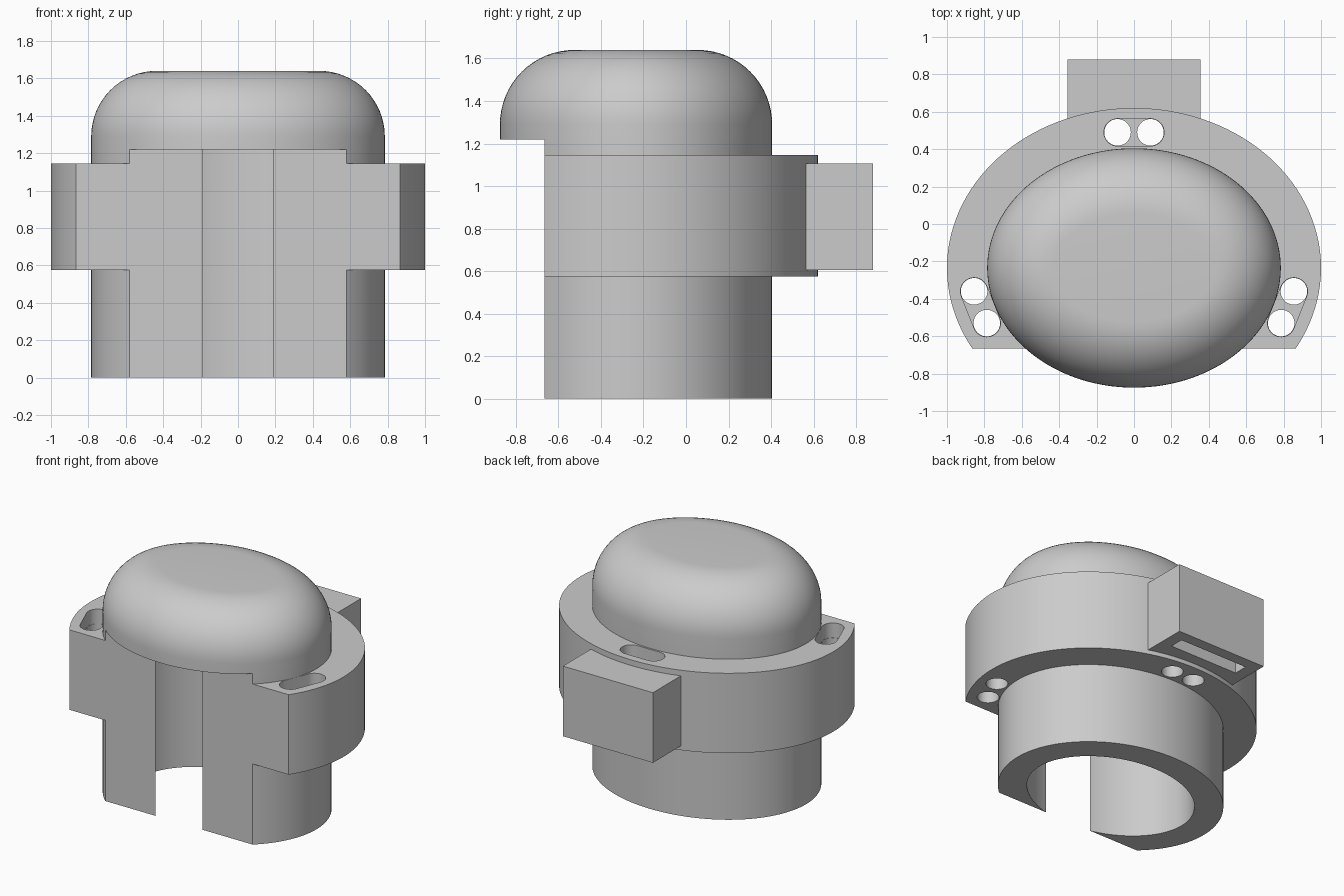
import bpy, bmesh, math
from mathutils import Vector

if "Cube" in bpy.data.objects:
    bpy.data.objects.remove(bpy.data.objects["Cube"])

SEG = 128
CENTRE_Y, RX, RY = -0.235, 0.785, 0.64
FRONT_Y, LIP_Z, TOP_Z = -0.665, 1.22, 1.64
COLLAR_LOW, COLLAR_HIGH = 0.575, 1.145

grey = bpy.data.materials.new("light_grey")
grey.use_nodes = True
grey.diffuse_color = (0.6, 0.6, 0.6, 1)
grey.node_tree.nodes["Principled BSDF"].inputs["Base Color"].default_value = (0.6, 0.6, 0.6, 1)


def oval(offset):
    """Outline of the oval body, pushed outward by offset."""
    points = []
    for i in range(SEG):
        a = math.tau * i / SEG
        c, s = math.cos(a), math.sin(a)
        normal = Vector((c / RX, s / RY)).normalized()
        points.append(Vector((RX * c, CENTRE_Y + RY * s)) + normal * offset)
    return points


def stadium(p, q, radius, steps=24):
    """Rounded slot outline around two points."""
    p, q = Vector(p), Vector(q)
    heading = math.atan2(q.y - p.y, q.x - p.x)
    points = []
    for centre, start in ((q, heading - math.pi / 2), (p, heading + math.pi / 2)):
        for i in range(steps + 1):
            a = start + math.pi * i / steps
            points.append(centre + radius * Vector((math.cos(a), math.sin(a))))
    return points


def circle(centre, radius, steps=40):
    return [Vector(centre) + radius * Vector((math.cos(math.tau * i / steps),
                                              math.sin(math.tau * i / steps)))
            for i in range(steps)]


def rectangle(x, y0, y1):
    return [Vector(v) for v in ((-x, y0), (x, y0), (x, y1), (-x, y1))]


def loft(name, layers):
    """Solid through a stack of (outline, height) layers."""
    bm = bmesh.new()
    rings = [[bm.verts.new((p.x, p.y, z)) for p in outline] for outline, z in layers]
    for low, high in zip(rings, rings[1:]):
        n = len(low)
        for i in range(n):
            j = (i + 1) % n
            bm.faces.new((low[i], low[j], high[j], high[i]))
    bm.faces.new(rings[0][::-1])
    bm.faces.new(rings[-1])
    mesh = bpy.data.meshes.new(name)
    bm.to_mesh(mesh)
    bm.free()
    obj = bpy.data.objects.new(name, mesh)
    bpy.context.collection.objects.link(obj)
    mesh.materials.append(grey)
    return obj


def prism(name, outline, z0, z1):
    return loft(name, [(outline, z0), (outline, z1)])


def combine(target, tool, operation):
    """Apply a boolean and discard the tool."""
    tool.hide_render = True
    bpy.context.view_layer.objects.active = target
    mod = target.modifiers.new(operation.lower(), 'BOOLEAN')
    mod.operation, mod.solver, mod.object = operation, 'EXACT', tool
    bpy.ops.object.modifier_apply(modifier=mod.name)
    bpy.data.objects.remove(tool)


# Oval column with a rounded cap
FILLET, STEPS = 0.35, 16
layers = [(oval(0), 0)]
for i in range(STEPS + 1):
    a = math.pi / 2 * i / STEPS
    layers.append((oval(FILLET * (math.cos(a) - 1)), TOP_Z - FILLET * (1 - math.sin(a))))
housing = loft("housing", layers)

# Collar and rear connector block
combine(housing, prism("collar", oval(0.215), COLLAR_LOW, COLLAR_HIGH), 'UNION')
combine(housing, prism("rear_block", rectangle(0.355, 0.3, 0.88), 0.605, 1.105), 'UNION')

# Flat front under the cap lip, and the open oval bore
combine(housing, prism("front_cut", rectangle(1.3, -1.5, FRONT_Y), -0.2, LIP_Z), 'DIFFERENCE')
combine(housing, prism("bore", oval(-0.187), -0.2, LIP_Z), 'DIFFERENCE')

# Pocket under the rear block
combine(housing, prism("pocket", rectangle(0.27, 0.70, 0.80), 0.4, 1.025), 'DIFFERENCE')

# Three pairs of through holes, each joined by a slot at the top of the collar
pairs = [((-0.088, 0.49), (0.088, 0.49))]
for side in (-1, 1):
    pairs.append(((side * 0.855, -0.36), (side * 0.787, -0.53)))
for p, q in pairs:
    combine(housing, prism("slot", stadium(p, q, 0.073), 1.04, 1.3 - 0.1), 'DIFFERENCE')
    for centre in (p, q):
        combine(housing, prism("hole", circle(centre, 0.071), 0.4, 1.1), 'DIFFERENCE')

# Smooth curved walls, crisp edges
bpy.ops.object.select_all(action='DESELECT')
housing.select_set(True)
bpy.context.view_layer.objects.active = housing
bpy.ops.object.shade_smooth_by_angle(angle=math.radians(30))
